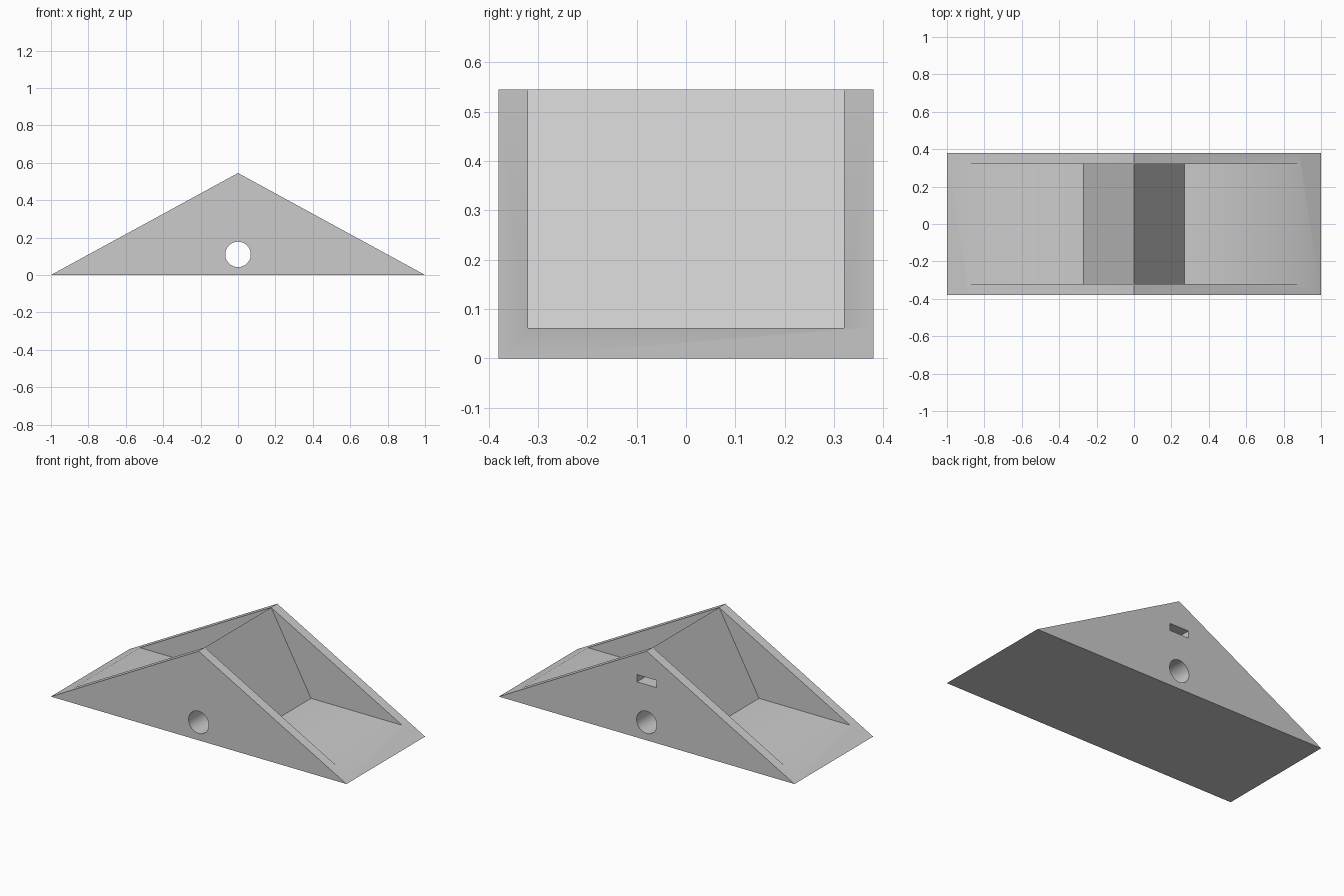
import bpy, bmesh

if "Cube" in bpy.data.objects:
    bpy.data.objects.remove(bpy.data.objects["Cube"], do_unlink=True)

HEIGHT, OUTER, INNER = 0.545, 0.38, 0.32
FLOOR, DIVIDER = 0.0615, 0.27
LIP = 1 - FLOOR / HEIGHT          # where the tray floor meets the slope

grey = bpy.data.materials.new("plain grey")
grey.use_nodes = True
grey.diffuse_color = (0.6, 0.6, 0.6, 1)
grey.node_tree.nodes["Principled BSDF"].inputs["Base Color"].default_value = grey.diffuse_color

# Wedge body: gabled side walls, two open trays and a central divider
bm = bmesh.new()
corners = {}


def vert(x, y, z):
    key = (x, y, z)
    if key not in corners:
        corners[key] = bm.verts.new(key)
    return corners[key]


def face(*points):
    bm.faces.new([vert(*p) for p in points])


for y in (-1, 1):
    o, i = y * OUTER, y * INNER
    # outside gable
    face((-1, o, 0), (1, o, 0), (LIP, o, FLOOR), (0, o, HEIGHT), (-LIP, o, FLOOR))
    for s in (-1, 1):
        # inside gable and sloping rim
        face((0, i, HEIGHT), (s * DIVIDER, i, FLOOR), (s * LIP, i, FLOOR))
        face((0, o, HEIGHT), (0, i, HEIGHT), (s * LIP, i, FLOOR), (s * LIP, o, FLOOR))

for s in (-1, 1):
    # divider face, tray floor and sloping tip
    face((0, -INNER, HEIGHT), (0, INNER, HEIGHT),
         (s * DIVIDER, INNER, FLOOR), (s * DIVIDER, -INNER, FLOOR))
    face((s * DIVIDER, -INNER, FLOOR), (s * DIVIDER, INNER, FLOOR),
         (s * LIP, INNER, FLOOR), (s * LIP, -INNER, FLOOR))
    face((s * LIP, -OUTER, FLOOR), (s * LIP, -INNER, FLOOR), (s * LIP, INNER, FLOOR),
         (s * LIP, OUTER, FLOOR), (s, OUTER, 0), (s, -OUTER, 0))

# underside
face((-1, -OUTER, 0), (1, -OUTER, 0), (1, OUTER, 0), (-1, OUTER, 0))
bmesh.ops.recalc_face_normals(bm, faces=bm.faces)
mesh = bpy.data.meshes.new("wedge_body")
bm.to_mesh(mesh)
bm.free()
mesh.materials.append(grey)
body = bpy.data.objects.new("wedge_body", mesh)
bpy.context.collection.objects.link(body)

# Round hole through the divider, and a blind slot in the back
bpy.ops.mesh.primitive_cylinder_add(vertices=48, radius=0.068, depth=1,
                                    location=(0, 0, 0.11), rotation=(1.570796, 0, 0))
hole = bpy.context.object
bpy.ops.mesh.primitive_cube_add(size=1, location=(0, 0.3, 0.362))
slot = bpy.context.object
slot.scale = (0.13, 0.4, 0.044)

for cutter, name in ((hole, "hole_cutter"), (slot, "slot_cutter")):
    cutter.name = name
    cutter.hide_render = True
    cutter.data.materials.append(grey)
    cut = body.modifiers.new(name, 'BOOLEAN')
    cut.operation = 'DIFFERENCE'
    cut.solver = 'EXACT'
    cut.object = cutter

bpy.ops.object.select_all(action='DESELECT')
body.select_set(True)
bpy.context.view_layer.objects.active = body
for modifier in list(body.modifiers):
    bpy.ops.object.modifier_apply(modifier=modifier.name)
for cutter in (hole, slot):
    bpy.data.objects.remove(cutter, do_unlink=True)

bpy.ops.object.shade_smooth_by_angle()
